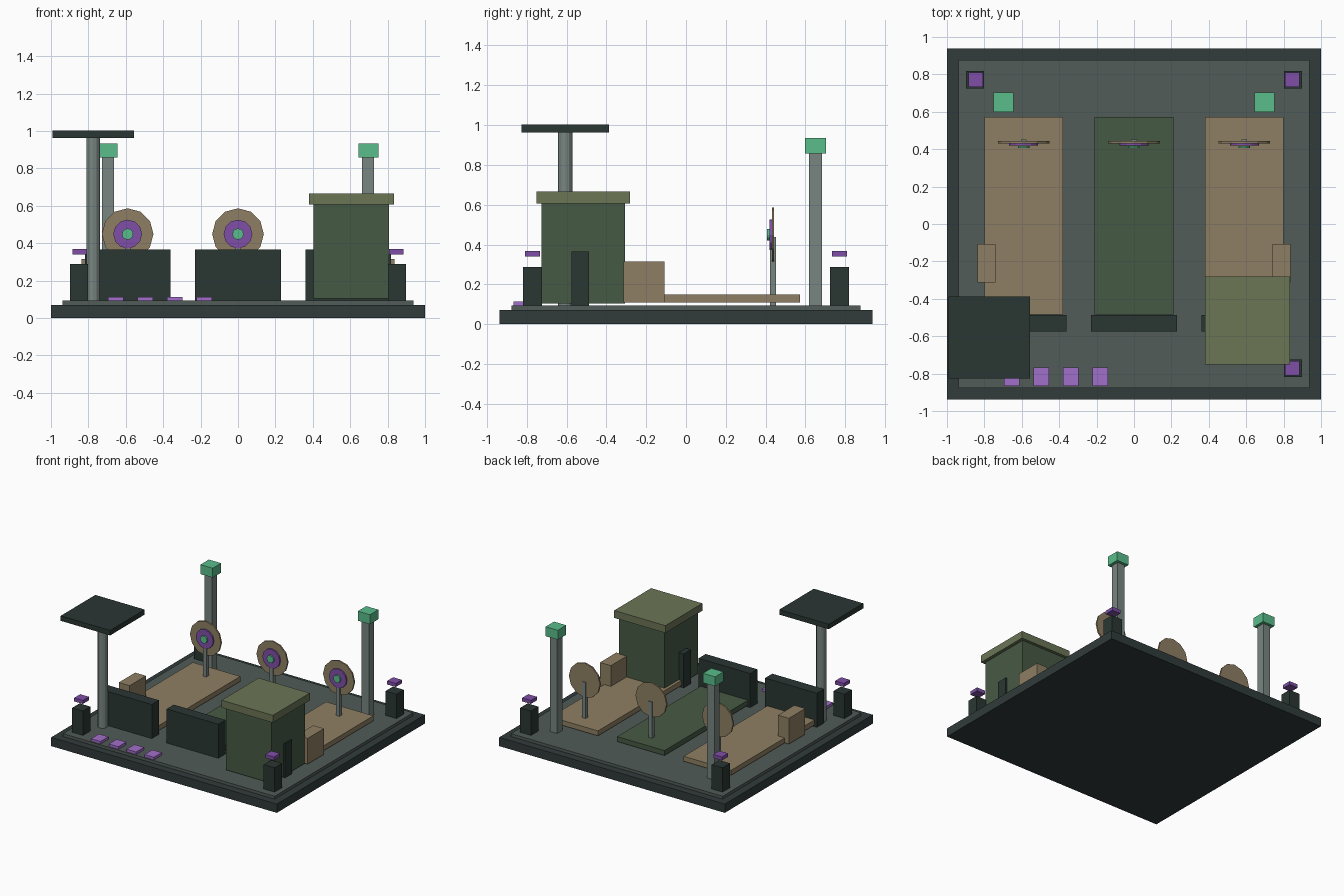
import bpy, bmesh, math
from mathutils import Matrix

if "Cube" in bpy.data.objects:
    bpy.data.objects.remove(bpy.data.objects["Cube"])


def material(name, rgb):
    m = bpy.data.materials.new(name)
    lin = [(c / 255) ** 2.2 for c in rgb]
    m.diffuse_color = (*lin, 1)
    m.use_nodes = True
    m.node_tree.nodes["Principled BSDF"].inputs["Base Color"].default_value = m.diffuse_color
    return m


DARK = material("dark_metal", (46, 57, 54))
BASE = material("base_grey", (52, 61, 61))
FLOOR = material("floor_grey", (82, 92, 88))
POLE = material("pole_grey", (120, 133, 129))
TAN = material("tan_wood", (141, 126, 99))
GREEN = material("olive_green", (72, 90, 70))
ROOF = material("roof_olive", (106, 116, 86))
PURPLE = material("purple", (126, 80, 166))
LILAC = material("lilac", (160, 110, 200))
MINT = material("mint", (90, 187, 138))


def finish(name, bm, mat):
    me = bpy.data.meshes.new(name)
    bm.to_mesh(me)
    bm.free()
    me.materials.append(mat)
    ob = bpy.data.objects.new(name, me)
    bpy.context.collection.objects.link(ob)
    return ob


def box(name, x, y, z, mat):
    """Box from (min, max) ranges on each axis."""
    bm = bmesh.new()
    size = [b - a for a, b in (x, y, z)]
    mid = [(a + b) / 2 for a, b in (x, y, z)]
    bmesh.ops.create_cube(bm, size=1, matrix=Matrix.Translation(mid) @ Matrix.Diagonal((*size, 1)))
    return finish(name, bm, mat)


def around(c, w):
    return (c - w / 2, c + w / 2)


def cylinder(name, centre, r, depth, sides, mat, facing_front=False):
    bm = bmesh.new()
    m = Matrix.Translation(centre)
    if facing_front:
        m = m @ Matrix.Rotation(math.pi / 2, 4, 'X')
    bmesh.ops.create_cone(bm, cap_ends=True, segments=sides, radius1=r, radius2=r, depth=depth, matrix=m)
    return finish(name, bm, mat)


# Stepped base
box("base", (-1, 1), (-0.937, 0.937), (0, 0.07), BASE)
box("floor", (-0.938, 0.938), (-0.876, 0.876), (0.07, 0.093), FLOOR)

# Three lanes, each with a barrier and a target
for label, x, mat in (("left", -0.59, TAN), ("middle", 0, GREEN), ("right", 0.59, TAN)):
    box(label + "_lane", around(x, 0.42), (-0.485, 0.572), (0.108, 0.148), mat)
    box(label + "_barrier", around(x, 0.458), (-0.576, -0.486), (0.093, 0.366), DARK)
    box(label + "_target_post", around(x, 0.03), (0.421, 0.451), (0.093, 0.437), POLE)
    for part, r, y, m in (("outer", 0.138, 0.437, TAN), ("ring", 0.077, 0.425, PURPLE), ("bull", 0.03, 0.412, MINT)):
        cylinder(f"{label}_target_{part}", (x, y, 0.449), r, 0.0125, 12, m, True)

# Mirrored side crates, lamp poles and corner bollards
for side, s in (("left", -1), ("right", 1)):
    box(side + "_crate", around(s * 0.789, 0.096), (-0.314, -0.107), (0.108, 0.315), TAN)
    box(side + "_lamp_pole", around(s * 0.696, 0.064), around(0.65, 0.064), (0.093, 0.86), POLE)
    box(side + "_lamp_head", around(s * 0.697, 0.108), around(0.651, 0.106), (0.858, 0.934), MINT)
    for end, t in (("front", -1), ("back", 1)):
        box(f"{end}_{side}_bollard", around(s * 0.849, 0.096), around(t * 0.771, 0.094), (0.093, 0.288), DARK)
        box(f"{end}_{side}_bollard_light", around(s * 0.847, 0.077), around(t * 0.771, 0.077), (0.34, 0.368), PURPLE)

# Booth with overhanging roof
box("booth", (0.404, 0.808), (-0.727, -0.306), (0.104, 0.606), GREEN)
box("booth_roof", (0.38, 0.834), (-0.75, -0.282), (0.606, 0.665), ROOF)

# Canopy on a round pole
cylinder("canopy_pole", (-0.774, -0.607, 0.53), 0.037, 0.874, 12, POLE)
box("canopy", around(-0.774, 0.438), around(-0.607, 0.438), (0.963, 1.003), DARK)

# Row of floor tiles along the front
for i in range(4):
    box(f"floor_tile_{i + 1}", around(-0.654 + i * 0.158, 0.084), around(-0.817, 0.1), (0.093, 0.114), LILAC)
